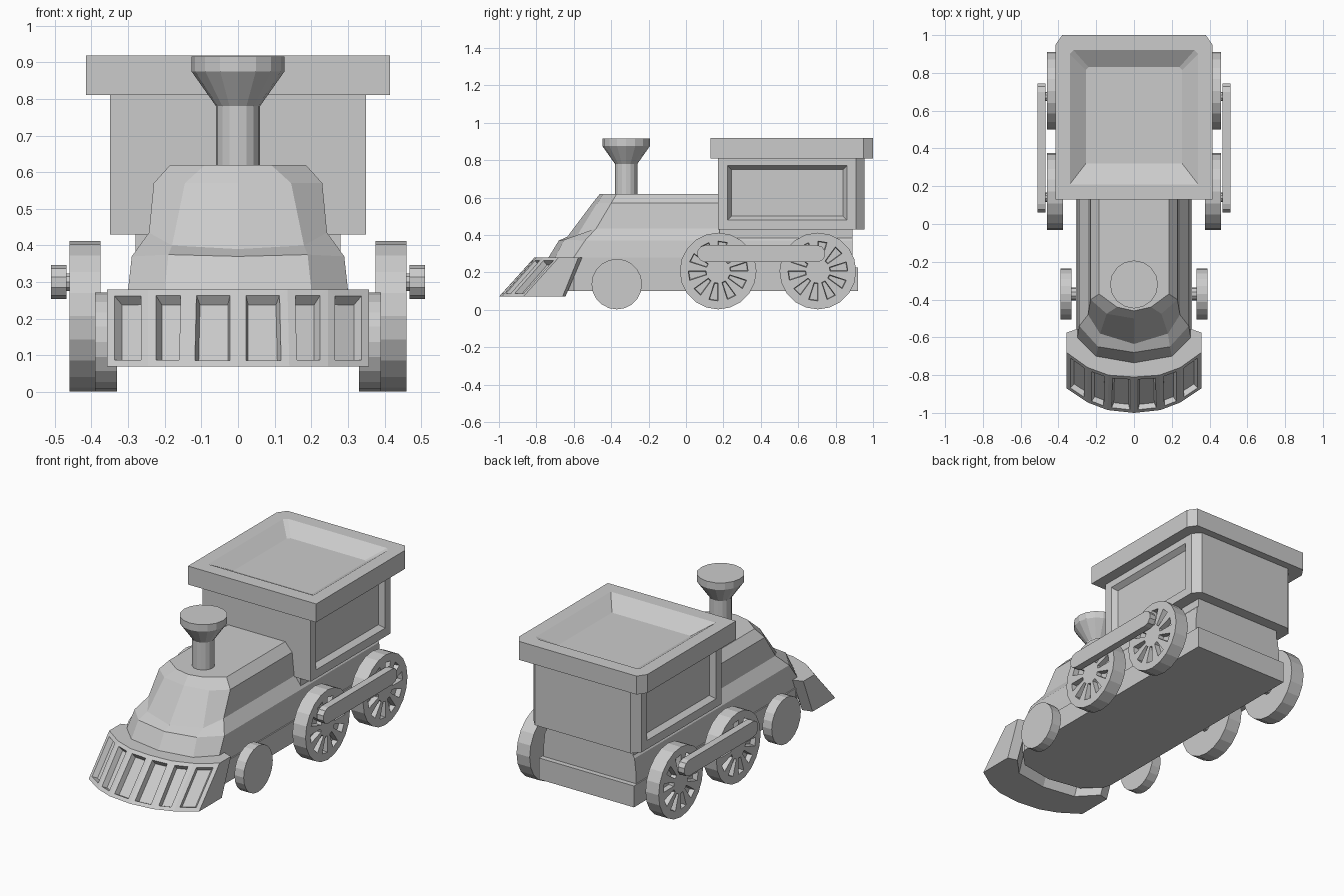
import bpy, bmesh, math
from mathutils import Vector

if "Cube" in bpy.data.objects:
    bpy.data.objects.remove(bpy.data.objects["Cube"])

grey = bpy.data.materials.new("plain grey")
grey.diffuse_color = (0.6, 0.6, 0.6, 1)
grey.use_nodes = True
grey.node_tree.nodes["Principled BSDF"].inputs["Base Color"].default_value = grey.diffuse_color


def loft(name, rings, recess=None, insets=()):
    """Closed solid through rings of equal point count; recess(face) picks panels to sink."""
    bm = bmesh.new()
    vs = [[bm.verts.new(p) for p in r] for r in rings]
    n = len(vs[0])
    for a, b in zip(vs, vs[1:]):
        for i in range(n):
            j = (i + 1) % n
            bm.faces.new((a[i], a[j], b[j], b[i]))
    bm.faces.new(vs[0][::-1])
    bm.faces.new(vs[-1])
    bmesh.ops.recalc_face_normals(bm, faces=bm.faces[:])
    bm.normal_update()
    if recess:
        panels = [f for f in bm.faces if recess(f)]
        for thickness, depth in insets:
            bmesh.ops.inset_individual(bm, faces=panels, thickness=thickness,
                                       depth=depth, use_even_offset=True)
    me = bpy.data.meshes.new(name)
    bm.to_mesh(me)
    bm.free()
    me.materials.append(grey)
    ob = bpy.data.objects.new(name, me)
    bpy.context.collection.objects.link(ob)
    return ob


def sym(half, z=None):
    """Complete a half outline (x >= 0) by mirroring it in x."""
    pts = [(*p, z) if z is not None else p for p in half]
    return pts + [(-p[0], p[1], p[2]) for p in reversed(pts) if p[0] > 0]


def disc(name, side, cy, cz, steps, n, recess=None, insets=()):
    """Turned part along x; steps are (x, radius)."""
    rings = [[(side * x, cy + r * math.cos(math.tau * i / n),
               cz + r * math.sin(math.tau * i / n)) for i in range(n)] for x, r in steps]
    return loft(name, rings, recess, insets)


# boiler with faceted sloping nose: (centre y, z), (mid x, y, z), (side x, y, z)
levels = [((-.735, .10), (.20, -.70, .10), (.30, -.60, .10)),
          ((-.735, .28), (.20, -.70, .28), (.30, -.60, .28)),
          ((-.68, .37), (.19, -.65, .375), (.29, -.54, .37)),
          ((-.635, .39), (.18, -.58, .40), (.243, -.48, .435)),
          ((-.50, .57), (.145, -.475, .57), (.23, -.40, .57)),
          ((-.46, .62), (.09, -.44, .62), (.185, -.37, .62))]
loft("boiler", [sym([(0, *c), m, s, (s[0], .89, s[2])]) for c, m, s in levels])

# chassis and lower rear body
base = [(.307, -.58), (.307, .92)]
loft("chassis", [sym(base, .10), sym(base, .225)])
rear = [(.28, .18), (.28, .89)]
loft("rear_body", [sym(rear, .20), sym(rear, .44)])

# cab with sunken side windows
cab = [(.35, .172), (.35, .91), (.31, .955)]
loft("cab", [sym(cab, .43), sym(cab, .82)],
     lambda f: abs(f.normal.x) > .95, [(.05, 0), (.02, -.03)])

# roof with a tray-like recess
edge = [(.415, .13), (.415, .95), (.38, 1.0)]
rim = [(.34, .21), (.34, .90), (.32, .92)]
tray = [(.255, .32), (.255, .815), (.24, .83)]
loft("roof", [sym(edge, .81), sym(edge, .918), sym(rim, .918), sym(tray, .86)])

# flared chimney
loft("chimney", [[(r * math.cos(math.tau * i / 16), -.32 + r * math.sin(math.tau * i / 16), z)
                  for i in range(16)]
                 for r, z in ((.06, .60), (.06, .78), (.127, .875), (.127, .916))])

# cowcatcher with one slot in each front facet
low = [(0, -1), (.14, -.985), (.245, -.945), (.357, -.87), (.357, -.66),
       (.30, -.645), (.2, -.75), (0, -.78)]
high = [(0, -.81), (.135, -.80), (.245, -.76), (.357, -.68), (.357, -.575),
        (.30, -.555), (.2, -.67), (0, -.70)]
loft("cowcatcher", [sym(low, .07), sym(high, .28)],
     lambda f: f.normal.y < -.3, [(.022, 0), (.008, -.03)])


def spoke_gap(cy, cz):
    def pick(f):
        c = f.calc_center_median()
        d = Vector((c.y - cy, c.z - cz))
        k = int((math.atan2(d.y, d.x) % math.tau) / (math.tau / 20))
        return abs(f.normal.x) > .9 and .08 < d.length < .15 and k % 2 == 0
    return pick


# wheels, axles and connecting rods on both sides
for side, tag in ((1, "right"), (-1, "left")):
    disc(f"small_wheel_{tag}", side, -.37, .137, [(.33, .135), (.39, .135)], 20)
    disc(f"small_axle_{tag}", side, -.37, .16, [(.28, .035), (.34, .035)], 10)
    for cy, place in ((.172, "middle"), (.705, "rear")):
        disc(f"{place}_wheel_{tag}", side, cy, .207,
             [(.375, .205), (.46, .205), (.46, .16), (.46, .065)], 20,
             spoke_gap(cy, .207), [(.003, -.03)])
        disc(f"{place}_axle_{tag}", side, cy, .18, [(.28, .035), (.38, .035)], 10)
        disc(f"{place}_rod_pin_{tag}", side, cy - .03, .30, [(.44, .025), (.48, .025)], 10)
    rod = []
    for cy, start in ((.70, -90), (.105, 90)):
        for k in range(6):
            a = math.radians(start + 36 * k)
            rod.append((cy + .046 * math.cos(a), .30 + .046 * math.sin(a)))
    loft(f"connecting_rod_{tag}", [[(side * x, y, z) for y, z in rod] for x in (.468, .51)])
